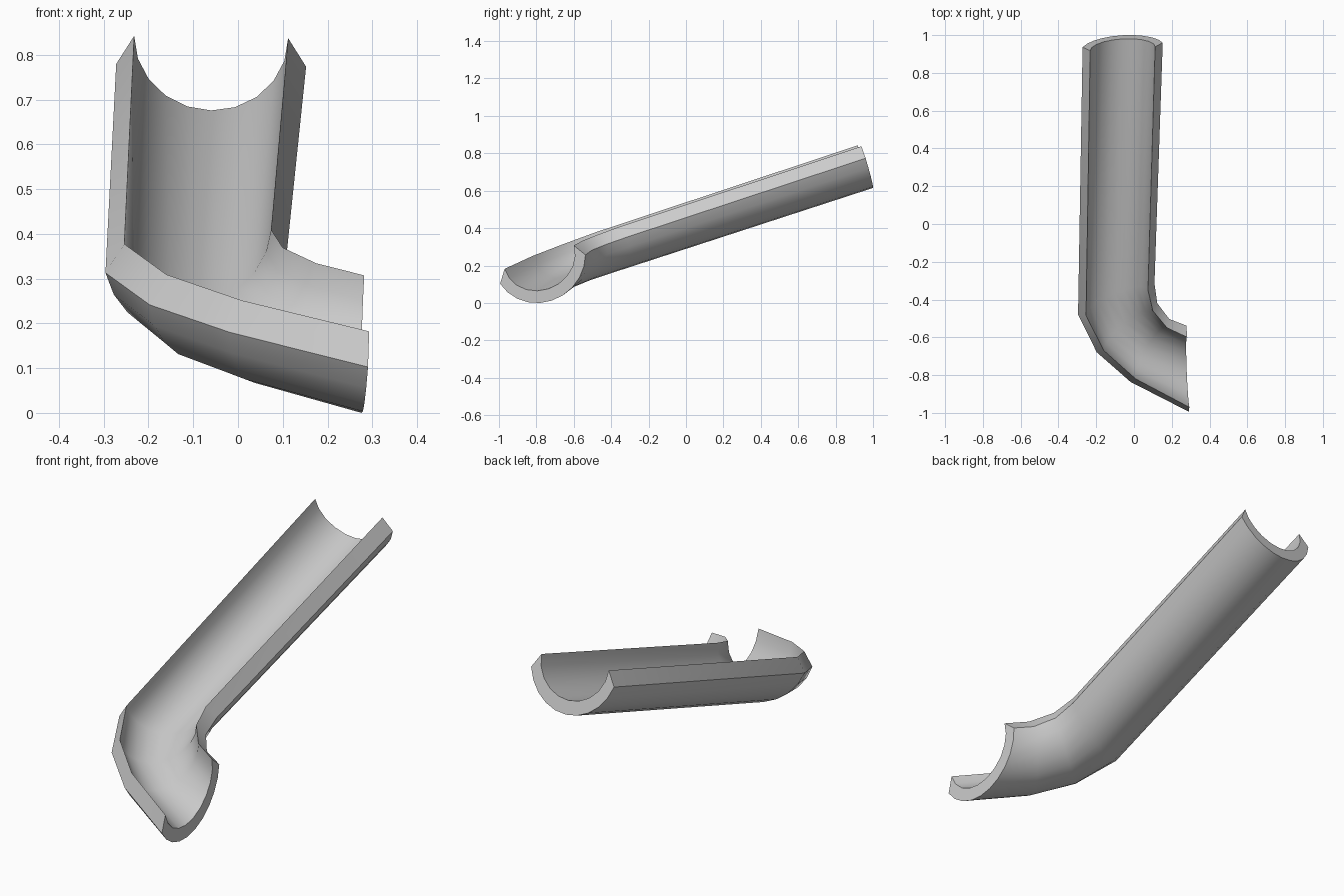
import bpy, bmesh, math
from mathutils import Vector

if "Cube" in bpy.data.objects:
    bpy.data.objects.remove(bpy.data.objects["Cube"])

SEG = 10

# Cross-section in (side, down) units: semicircular bore, then thicker outer shell
profile = [(math.cos(math.pi * (1 - k / SEG)), math.sin(math.pi * k / SEG))
           for k in range(SEG + 1)]
lo = math.radians(16.3)
for k in range(SEG + 1):
    a = lo + (math.pi - 2 * lo) * k / SEG
    profile.append((1.285 * math.cos(a), 1.372 * math.sin(a)))

# Stations along the channel: centre, side vector, down vector
stations = [
    ((-0.060, 0.928, 0.8405), (0.172, 0.010, -0.0025), (0.0, 0.052, -0.164)),
    ((-0.090, -0.418, 0.394), (0.164, 0.067, 0.016), (-0.010, 0.055, -0.157)),
    ((-0.030, -0.565, 0.340), (0.130, 0.105, 0.030), (-0.018, 0.040, -0.158)),
    ((0.092, -0.685, 0.2935), (0.083, 0.135, 0.0415), (-0.020, 0.040, -0.160)),
    ((0.2875, -0.785, 0.2455), (0.0055 * -1, 0.185, 0.0625), (-0.010, 0.050, -0.169)),
]

bm = bmesh.new()
rings = []
for c, side, down in stations:
    c, side, down = Vector(c), Vector(side), Vector(down)
    rings.append([bm.verts.new(c + side * s + down * t) for s, t in profile])

# Walls and rims between stations
n = len(profile)
for r0, r1 in zip(rings, rings[1:]):
    for i in range(n):
        j = (i + 1) % n
        bm.faces.new((r0[i], r0[j], r1[j], r1[i]))

# Crescent-shaped ends, built as quads from bore to shell
for r in (rings[0], rings[-1]):
    for k in range(SEG):
        bm.faces.new((r[k], r[k + 1], r[n - 2 - k], r[n - 1 - k]))

bmesh.ops.recalc_face_normals(bm, faces=bm.faces)
zmin = min(v.co.z for v in bm.verts)
bmesh.ops.translate(bm, verts=bm.verts, vec=(0, 0, -zmin))
mesh = bpy.data.meshes.new("bent_channel")
bm.to_mesh(mesh)
bm.free()

channel = bpy.data.objects.new("bent_channel", mesh)
bpy.context.collection.objects.link(channel)
bpy.context.view_layer.objects.active = channel
channel.select_set(True)
bpy.ops.object.shade_smooth_by_angle(angle=math.radians(40))
